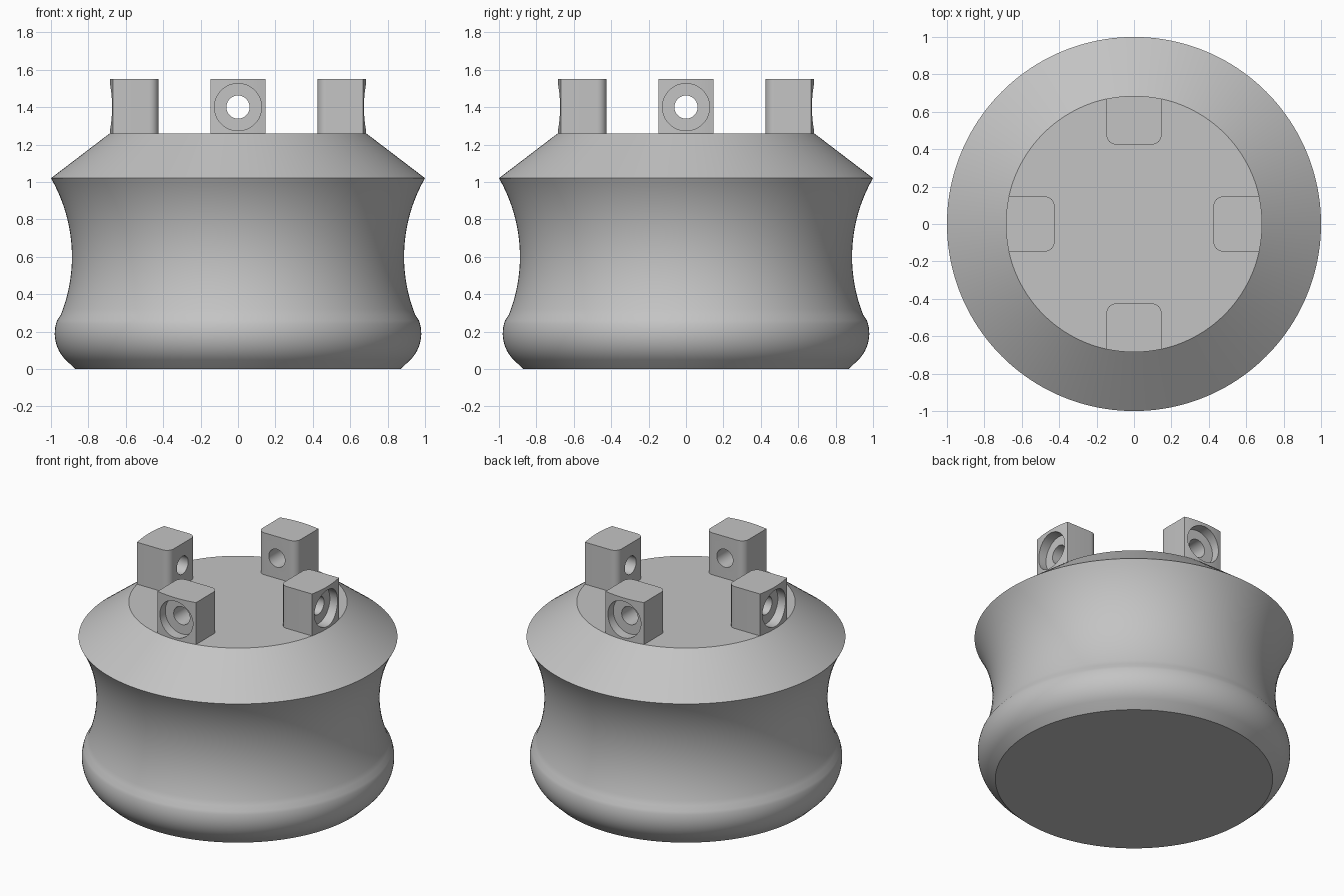
import bpy, bmesh
from math import sin, cos, pi, radians, sqrt, asin
from mathutils import Matrix

if "Cube" in bpy.data.objects:
    bpy.data.objects.remove(bpy.data.objects["Cube"])

grey = bpy.data.materials.new("plain grey")
grey.use_nodes = True
colour = (0.55, 0.55, 0.55, 1)
grey.diffuse_color = colour
grey.node_tree.nodes["Principled BSDF"].inputs["Base Color"].default_value = colour

TOP_Z, TOP_R = 1.26, 0.685


def add_object(name, bm):
    bmesh.ops.remove_doubles(bm, verts=bm.verts, dist=1e-5)
    bmesh.ops.recalc_face_normals(bm, faces=bm.faces)
    mesh = bpy.data.meshes.new(name)
    bm.to_mesh(mesh)
    bm.free()
    mesh.materials.append(grey)
    obj = bpy.data.objects.new(name, mesh)
    bpy.context.collection.objects.link(obj)
    return obj


def select_only(obj):
    bpy.ops.object.select_all(action="DESELECT")
    obj.select_set(True)
    bpy.context.view_layer.objects.active = obj


def lathe(name, profile, steps):
    """Revolve (radius, height) points about z."""
    bm = bmesh.new()
    verts = [bm.verts.new((r, 0, z)) for r, z in profile]
    edges = [bm.edges.new(pair) for pair in zip(verts, verts[1:])]
    bmesh.ops.spin(bm, geom=verts + edges, cent=(0, 0, 0), axis=(0, 0, 1),
                   angle=2 * pi, steps=steps)
    return add_object(name, bm)


def arc(cx, cy, r, start, end, n):
    return [(cx + r * cos(a), cy + r * sin(a))
            for a in (radians(start + (end - start) * i / n) for i in range(n + 1))]


# Body: chamfered foot, rounded bulge, concave waist, sloped shoulder, flat top
waist_z, waist_r, rim_z = 0.6, 0.888, 1.02
dz, dx = rim_z - waist_z, 1 - waist_r
neck_r = (dz * dz + dx * dx) / (2 * dx)
neck = [(waist_r + neck_r - sqrt(neck_r ** 2 - (z - waist_z) ** 2), z)
        for z in (0.29 + (rim_z - 0.29) * i / 24 for i in range(25))]
profile = [(0, 0), (0.87, 0)] + arc(0.78, 0.19, 0.2, -45, 20, 12) + neck
profile += [(TOP_R, TOP_Z), (0, TOP_Z)]
body = lathe("body", profile, 160)
select_only(body)
bpy.ops.object.shade_smooth_by_angle(angle=radians(30))

# Lug: outer face follows the top rim, inner corners are rounded
half, inner, fillet = 0.147, 0.425, 0.05
edge = math_angle = asin(half / TOP_R) * 180 / pi
outline = arc(0, 0, TOP_R, -edge, edge, 16)
outline += arc(inner + fillet, half - fillet, fillet, 90, 180, 8)
outline += arc(inner + fillet, fillet - half, fillet, 180, 270, 8)
bm = bmesh.new()
base = bm.faces.new([bm.verts.new((x, y, TOP_Z - 0.01)) for x, y in outline])
grown = bmesh.ops.extrude_face_region(bm, geom=[base])["geom"]
bmesh.ops.translate(bm, vec=(0, 0, 0.3),
                    verts=[v for v in grown if isinstance(v, bmesh.types.BMVert)])
lug = add_object("right_lug", bm)

# Cutter: through hole with a wider counterbore on the outer side
hole_r, bore_r, floor = 0.062, 0.126, 0.615
cutter = lathe("hole_cutter", [(0, 0.3), (hole_r, 0.3), (hole_r, floor),
                               (bore_r, floor), (bore_r, 0.8), (0, 0.8)], 64)
cutter.data.transform(Matrix.Translation((0, 0, 1.4)) @ Matrix.Rotation(pi / 2, 4, "Y"))
cut = lug.modifiers.new("hole", "BOOLEAN")
cut.operation, cut.solver, cut.object = "DIFFERENCE", "EXACT", cutter
select_only(lug)
bpy.ops.object.modifier_apply(modifier=cut.name)
bpy.data.objects.remove(cutter)
bpy.ops.object.shade_smooth_by_angle(angle=radians(30))

# Four lugs, a quarter turn apart
lug.name = "left_lug"
for i, side in enumerate(("back", "right", "front"), 1):
    other = lug.copy()
    other.name = side + "_lug"
    other.rotation_euler.z = i * pi / 2
    bpy.context.collection.objects.link(other)
